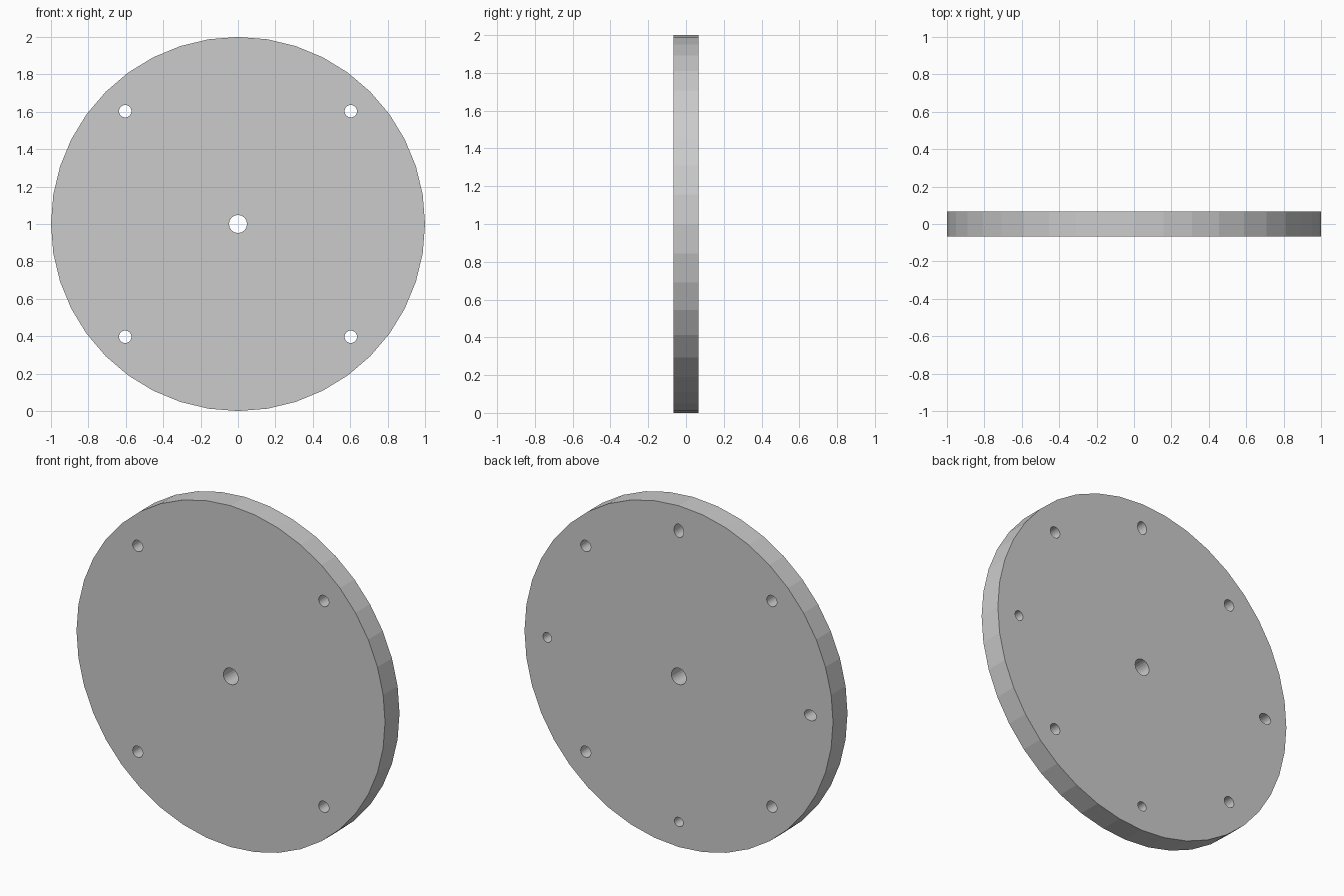
import bpy
from math import radians

if "Cube" in bpy.data.objects:
    bpy.data.objects.remove(bpy.data.objects["Cube"])

HALF = 0.067      # half thickness of the disc
HOLE = 0.603      # offset of the corner holes
RING = 0.853      # radius of the blind holes


def cylinder(name, x, z, rx, rz, y0, y1, sides):
    """Cylinder along y between y0 and y1, with an elliptical section."""
    bpy.ops.mesh.primitive_cylinder_add(
        vertices=sides, radius=1, depth=1,
        location=(x, (y0 + y1) / 2, z), rotation=(radians(90), 0, 0))
    ob = bpy.context.object
    ob.name = name
    ob.scale = (rx, rz, y1 - y0)
    bpy.ops.object.transform_apply(location=False, rotation=True, scale=True)
    return ob


# Flat-sided round plate
disc = cylinder("disc_plate", 0, 1, 1, 1, -HALF, HALF, 40)

# Centre hole and four corner holes, all the way through
cutters = [cylinder("centre_hole", 0, 1, 0.048, 0.048, -0.2, 0.2, 24)]
for sx in (-1, 1):
    for sz in (-1, 1):
        cutters.append(cylinder("corner_hole", sx * HOLE, 1 + sz * HOLE,
                                0.033, 0.033, -0.2, 0.2, 24))

# Blind holes in the back only: top and left ones are drawn out radially
for x, z, rx, rz in ((0, RING, 0.031, 0.039), (0, -RING, 0.029, 0.027),
                     (-RING, 0, 0.039, 0.031), (RING, 0, 0.027, 0.029)):
    cutters.append(cylinder("blind_hole", x, 1 + z, rx, rz, -0.013, 0.2, 24))

# Cut all holes and remove the cutters
for cutter in cutters:
    mod = disc.modifiers.new("hole", 'BOOLEAN')
    mod.operation = 'DIFFERENCE'
    mod.solver = 'EXACT'
    mod.object = cutter
    bpy.context.view_layer.objects.active = disc
    bpy.ops.object.modifier_apply(modifier=mod.name)
    bpy.data.objects.remove(cutter)
